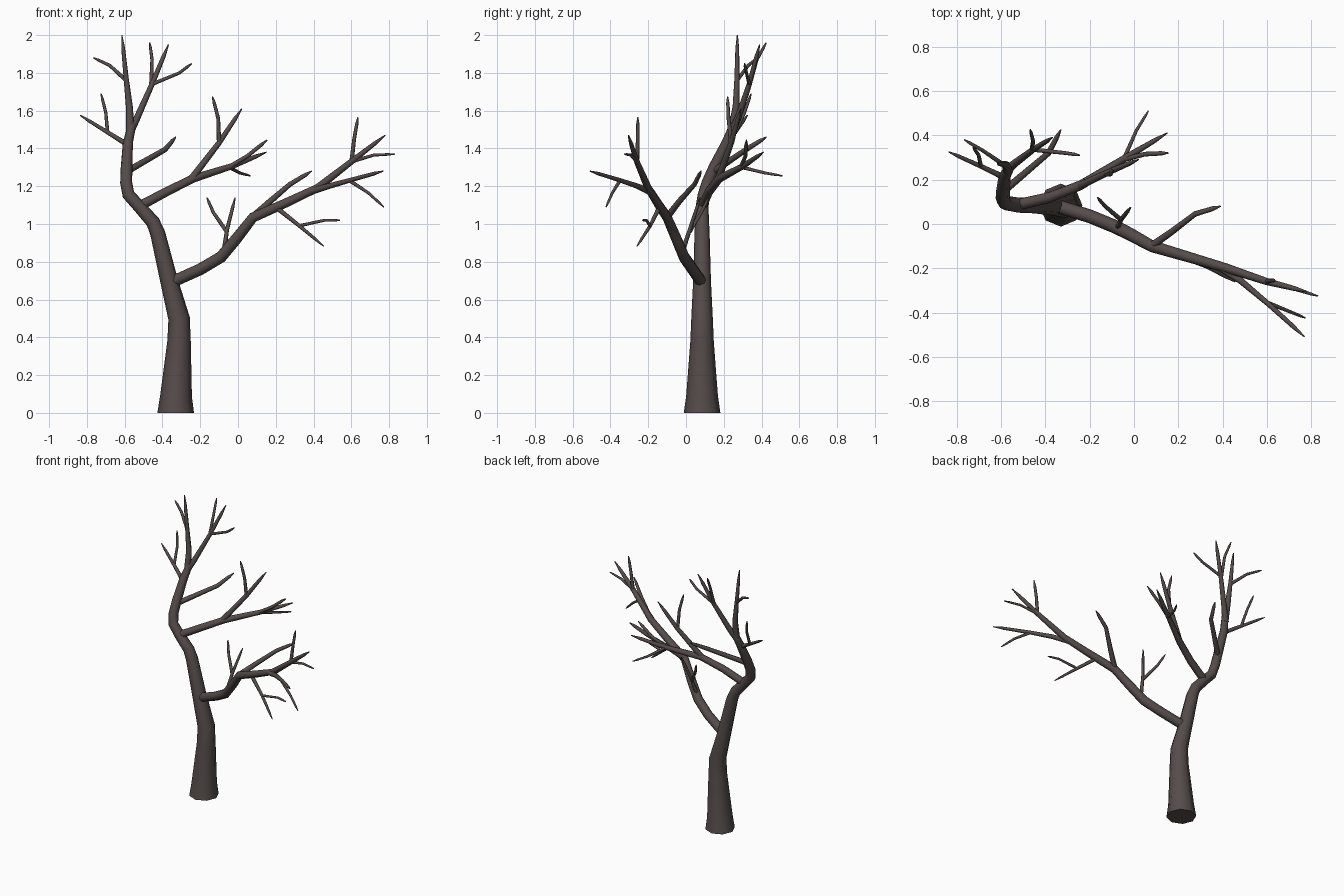
import bpy, bmesh, math
from mathutils import Vector

bark = bpy.data.materials.new("dark_bark")
bark.diffuse_color = (0.092, 0.073, 0.071, 1)


def limb(name, pts, radii, tip=True, sides=8):
    """Tapered tube along a path; radii is a list, or (start, end)."""
    P = [Vector(p) for p in pts]
    n = len(P)
    if len(radii) == n:
        R = list(radii)
    else:
        R = [radii[0] + (radii[1] - radii[0]) * i / (n - 1) for i in range(n)]
    if tip:  # blunt pointed end
        P.insert(n - 1, P[-1].lerp(P[-2], 0.3))
        R.insert(n - 1, R[-1] * 1.1)
        R[-1] = 0.003
        n += 1
    bm = bmesh.new()
    side = Vector((0, -1, 0))
    rings = []
    for i in range(n):
        a = (P[i] - P[i - 1]).normalized() if i else Vector()
        b = (P[i + 1] - P[i]).normalized() if i < n - 1 else Vector()
        t = (a + b).normalized()
        if P[i].z == 0:
            t = Vector((0, 0, 1))
        side = (side - t * side.dot(t))
        if side.length < 1e-3:
            side = t.orthogonal()
        side.normalize()
        up = t.cross(side)
        rings.append([bm.verts.new(P[i] + R[i] * (side * math.cos(k * math.tau / sides)
                      + up * math.sin(k * math.tau / sides))) for k in range(sides)])
    for r0, r1 in zip(rings, rings[1:]):
        for k in range(sides):
            j = (k + 1) % sides
            bm.faces.new((r0[k], r0[j], r1[j], r1[k]))
    bm.faces.new(rings[0][::-1])
    bm.faces.new(rings[-1])
    for f in bm.faces:
        f.smooth = len(f.verts) == 4
    bmesh.ops.recalc_face_normals(bm, faces=bm.faces)
    me = bpy.data.meshes.new(name)
    bm.to_mesh(me)
    bm.free()
    me.materials.append(bark)
    bpy.context.collection.objects.link(bpy.data.objects.new(name, me))


# trunk, flared at the foot and sweeping up to the crown fork
limb("trunk", [(-.33, .085, 0), (-.328, .085, .09), (-.312, .085, .38), (-.312, .085, .5),
               (-.365, .085, .7), (-.425, .085, .95), (-.45, .085, 1.01), (-.52, .085, 1.09),
               (-.58, .095, 1.155), (-.592, .115, 1.22), (-.59, .15, 1.3), (-.583, .215, 1.43),
               (-.56, .255, 1.53)],
     [.097, .084, .062, .057, .047, .04, .037, .034, .033, .032, .031, .027, .022], tip=False)

# crown
limb("crown_leader", [(-.57, .24, 1.48), (-.575, .265, 1.62), (-.592, .27, 1.77), (-.615, .272, 2)], (.023, .009))
limb("crown_leader_twig", [(-.592, .27, 1.76), (-.68, .33, 1.84), (-.765, .38, 1.88)], (.011, .007))
limb("crown_fork", [(-.575, .24, 1.48), (-.535, .275, 1.56), (-.455, .335, 1.74), (-.368, .39, 1.95)], (.022, .010))
limb("crown_fork_twig_up", [(-.46, .335, 1.73), (-.455, .375, 1.87), (-.467, .425, 1.96)], (.011, .007))
limb("crown_fork_twig_right", [(-.455, .335, 1.74), (-.31, .32, 1.8), (-.245, .31, 1.85)], (.010, .007))

# small branches on the upper trunk
limb("upper_right_branch", [(-.585, .15, 1.28), (-.385, .32, 1.395), (-.33, .425, 1.46)], (.018, .010))
limb("upper_left_branch", [(-.585, .21, 1.42), (-.69, .26, 1.485), (-.835, .325, 1.575)], (.014, .008))
limb("upper_left_twig", [(-.69, .26, 1.48), (-.70, .31, 1.59), (-.725, .345, 1.69)], (.010, .007))

# middle branch
limb("middle_branch", [(-.53, .085, 1.09), (-.38, .12, 1.17), (-.24, .175, 1.24), (-.035, .3, 1.305),
                       (.15, .41, 1.38)], [.026, .024, .022, .016, .010])
limb("middle_twig_up", [(-.05, .29, 1.30), (.05, .315, 1.36), (.155, .32, 1.445)], (.012, .009))
limb("middle_twig_back", [(-.045, .295, 1.3), (.01, .42, 1.27), (.065, .51, 1.255)], (.010, .006))
limb("middle_fork", [(-.25, .17, 1.235), (-.1, .24, 1.43), (.02, .29, 1.61)], (.019, .010))
limb("middle_fork_twig", [(-.1, .24, 1.42), (-.105, .225, 1.56), (-.135, .22, 1.675)], (.012, .008))

# long lower branch
limb("lower_branch", [(-.345, .08, .695), (-.2, .035, .76), (-.09, -.01, .825), (-.01, -.05, .92),
                      (.08, -.1, 1.035), (.25, -.15, 1.11), (.42, -.2, 1.19), (.6, -.26, 1.33),
                      (.78, -.305, 1.47)], [.031, .031, .031, .030, .027, .024, .021, .016, .010])
limb("lower_twig_up", [(.6, -.26, 1.32), (.615, -.255, 1.45), (.635, -.255, 1.565)], (.012, .008))
limb("lower_twig_right", [(.6, -.26, 1.33), (.72, -.292, 1.365), (.83, -.325, 1.37)], (.010, .006))
limb("lower_fork", [(.38, -.19, 1.17), (.48, -.255, 1.2), (.605, -.36, 1.235), (.768, -.508, 1.28)],
     (.018, .009))
limb("lower_fork_twig", [(.59, -.35, 1.23), (.69, -.39, 1.165), (.772, -.423, 1.09)], (.010, .006))
limb("lower_back_branch", [(.07, -.105, 1.03), (.17, -.035, 1.12), (.275, .045, 1.21), (.39, .08, 1.28)],
     (.019, .010))
limb("lower_drooping_twig", [(.2, -.14, 1.09), (.325, -.19, .99), (.455, -.26, .882)], (.013, .007))
limb("lower_drooping_side_twig", [(.32, -.19, .99), (.46, -.21, 1.02), (.54, -.23, 1.02)], (.009, .006))
limb("inner_twig", [(-.075, -.02, .85), (-.058, .02, .97), (-.015, .075, 1.14)], (.013, .008))
limb("inner_side_twig", [(-.06, .02, .96), (-.13, .08, 1.06), (-.165, .12, 1.14)], (.011, .007))
